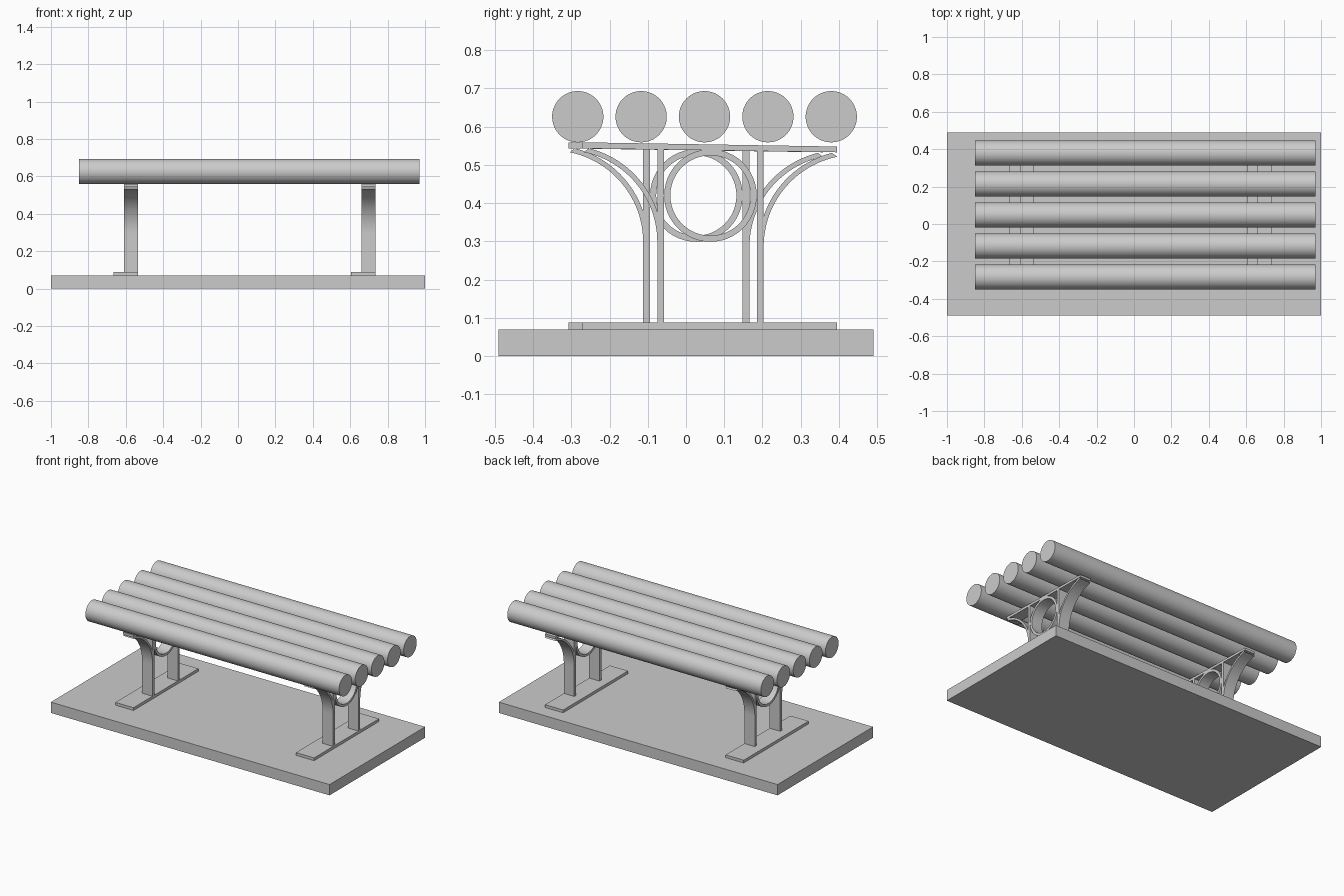
import bpy
import math

cube = bpy.data.objects.get("Cube")
if cube:
    bpy.data.objects.remove(cube, do_unlink=True)

grey = bpy.data.materials.new("light_grey")
grey.use_nodes = True
grey.diffuse_color = (0.6, 0.6, 0.6, 1)
grey.node_tree.nodes["Principled BSDF"].inputs["Base Color"].default_value = (0.6, 0.6, 0.6, 1)


def finish(obj, name):
    obj.name = name
    obj.data.materials.append(grey)
    return obj


def smooth(obj):
    bpy.ops.object.select_all(action="DESELECT")
    obj.select_set(True)
    bpy.context.view_layer.objects.active = obj
    bpy.ops.object.shade_smooth_by_angle(angle=math.radians(35))


def box(name, x, y, z):
    """Box from (min, max) pairs."""
    spans = (x, y, z)
    bpy.ops.mesh.primitive_cube_add(size=1, location=[(a + b) / 2 for a, b in spans])
    obj = bpy.context.object
    obj.scale = [b - a for a, b in spans]
    bpy.ops.object.transform_apply(location=False, rotation=False, scale=True)
    return finish(obj, name)


def strip(name, x, outer, inner, closed=False):
    """Flat band in the y-z plane between two paths, extruded along x."""
    n = len(outer)
    verts = [(px, y, z) for px in x for path in (outer, inner) for y, z in path]
    faces = []
    for i in range(n if closed else n - 1):
        j = (i + 1) % n
        a, b, c, d = i, j, n + j, n + i
        e, f, g, h = (k + 2 * n for k in (a, b, c, d))
        faces += [(a, b, c, d), (h, g, f, e), (a, e, f, b), (d, c, g, h)]
    if not closed:
        faces += [(0, n, 3 * n, 2 * n), (n - 1, 3 * n - 1, 4 * n - 1, 2 * n - 1)]
    mesh = bpy.data.meshes.new(name)
    mesh.from_pydata(verts, [], faces)
    obj = bpy.data.objects.new(name, mesh)
    bpy.context.collection.objects.link(obj)
    finish(obj, name)
    bpy.context.view_layer.objects.active = obj
    obj.select_set(True)
    bpy.ops.object.mode_set(mode="EDIT")
    bpy.ops.mesh.select_all(action="SELECT")
    bpy.ops.mesh.normals_make_consistent(inside=False)
    bpy.ops.object.mode_set(mode="OBJECT")
    smooth(obj)
    return obj


def arc(cy, cz, r, start, end, steps, side=1):
    angles = [math.radians(start + (end - start) * i / steps) for i in range(steps + 1)]
    return [(cy + side * r * math.cos(a), cz + r * math.sin(a)) for a in angles]


# Ground slab
box("base_slab", (-1, 1), (-0.49, 0.49), (0, 0.07))

# Round seat logs
for i in range(5):
    bpy.ops.mesh.primitive_cylinder_add(vertices=64, radius=0.067, depth=1.82,
                                        location=(0.06, -0.283 + 0.1657 * i, 0.626),
                                        rotation=(0, math.pi / 2, 0))
    smooth(finish(bpy.context.object, f"seat_log_{i + 1}"))


def support(side, x, y):
    """Iron frame; x is its outer face and y the middle between its legs."""
    xs = (x - 0.075, x)
    box(side + "_foot_plate", (x - 0.13, x), (y - 0.334, y + 0.331), (0.07, 0.088))
    # Slightly sloping seat bar
    ends = (y - 0.334, y + 0.331)
    strip(side + "_seat_bar", xs, list(zip(ends, (0.559, 0.548))),
          list(zip(ends, (0.543, 0.533))))
    for label, s, low in (("front", -1, 0.298), ("back", 1, 0.286)):
        edges = sorted((y + s * 0.121, y + s * 0.139))
        box(f"{side}_{label}_leg", xs, edges, (0.088, 0.542))
        # Curved brace sweeping out from the leg to the bar end
        cy = y + s * 0.379
        strip(f"{side}_{label}_brace", xs, arc(cy, low, 0.24, 180, 101.5, 24, s),
              arc(cy, low, 0.253, 180, 104, 24, s))
    # Ring held between the legs
    strip(side + "_ring", xs, arc(y, 0.42, 0.121, 0, 352.5, 47),
          arc(y, 0.42, 0.105, 0, 352.5, 47), closed=True)


support("left", 0.735, 0.064)
support("right", -0.535, 0.027)
